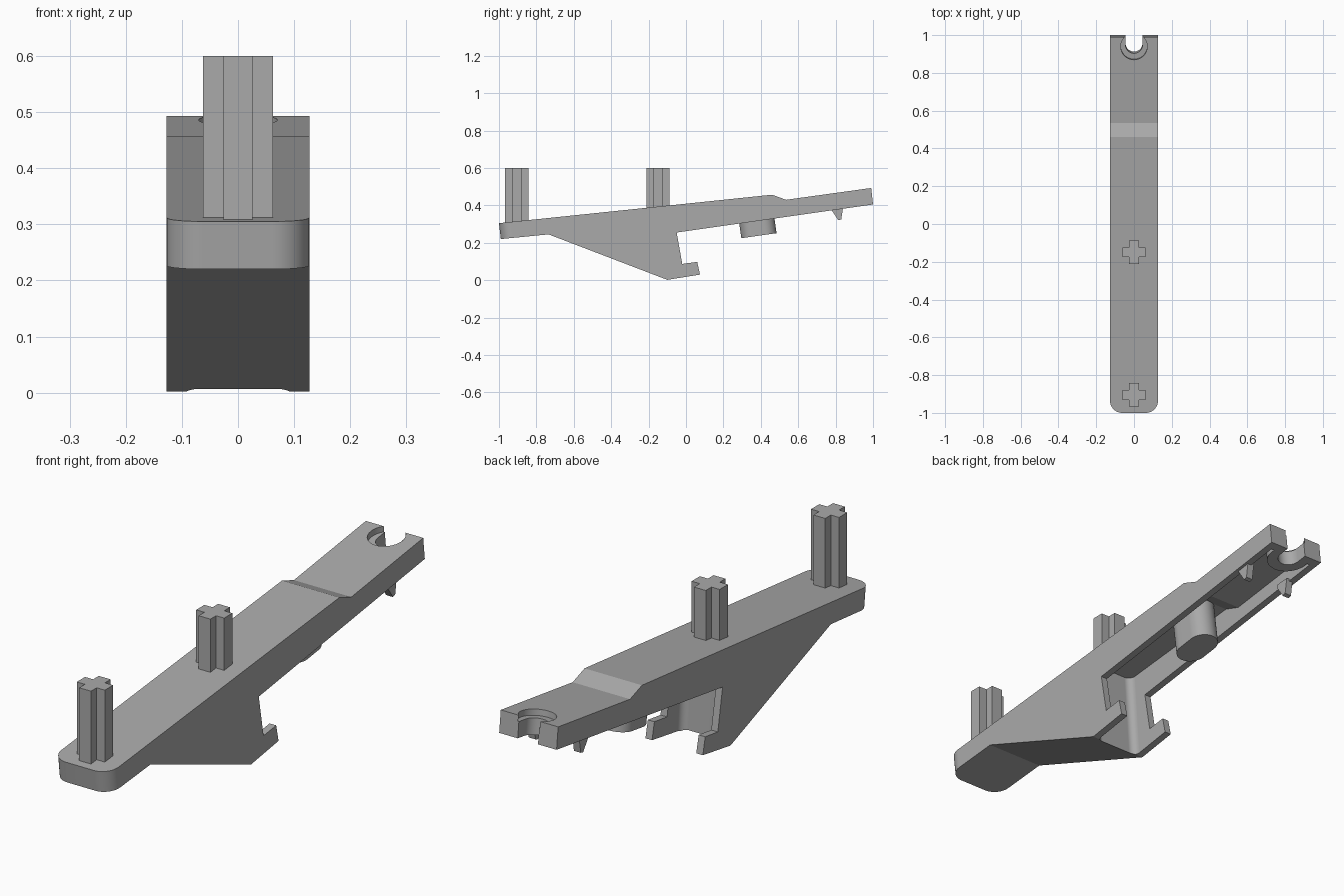
import bpy, bmesh, math
from mathutils import Matrix

if "Cube" in bpy.data.objects:
    bpy.data.objects.remove(bpy.data.objects["Cube"])

grey = bpy.data.materials.new("plain grey")
grey.use_nodes = True
grey.diffuse_color = (0.4, 0.4, 0.4, 1)
grey.node_tree.nodes["Principled BSDF"].inputs["Base Color"].default_value = (0.4, 0.4, 0.4, 1)

TILT = math.radians(8)
HALF = 0.127    # half width of the beam
INNER = 0.098   # half width between the side walls


def finish(name, bm):
    bmesh.ops.recalc_face_normals(bm, faces=bm.faces)
    mesh = bpy.data.meshes.new(name)
    bm.to_mesh(mesh)
    bm.free()
    mesh.materials.append(grey)
    obj = bpy.data.objects.new(name, mesh)
    bpy.context.collection.objects.link(obj)
    return obj


def prism(name, outline, low, high, axis="z", rounded=None, radius=0.0):
    """Extrude an outline along z (x, y pairs) or along x (y, z pairs).
    rounded names the outline side whose two end edges are rounded off."""
    bm = bmesh.new()
    place = (lambda p, d: (d, *p)) if axis == "x" else (lambda p, d: (*p, d))
    rings = [[bm.verts.new(place(p, d)) for p in outline] for d in (low, high)]
    n = len(outline)
    for ring in rings:
        bm.faces.new(ring)
    for i in range(n):
        j = (i + 1) % n
        bm.faces.new((rings[0][i], rings[0][j], rings[1][j], rings[1][i]))
    if rounded is not None:
        edges = [bm.edges.get((r[rounded], r[(rounded + 1) % n])) for r in rings]
        bmesh.ops.bevel(bm, geom=edges, offset=radius, segments=10, profile=0.5, affect="EDGES")
    return finish(name, bm)


def stadium(radius, start, end, square_end=False, steps=20):
    """Rounded slot outline running along y."""
    arc = [math.pi * i / steps for i in range(steps + 1)]
    pts = [(-radius * math.cos(a), start - radius * math.sin(a)) for a in arc]
    if square_end:
        return pts + [(radius, end), (-radius, end)]
    return pts + [(radius * math.cos(a), end + radius * math.sin(a)) for a in arc]


def tilt(obj, y, z):
    obj.data.transform(Matrix.Translation((0, y, z)) @ Matrix.Rotation(TILT, 4, "X"))
    return obj


def combine(target, other, operation="DIFFERENCE"):
    mod = target.modifiers.new("combine", "BOOLEAN")
    mod.operation, mod.solver, mod.object = operation, "EXACT", other
    bpy.context.view_layer.objects.active = target
    bpy.ops.object.modifier_apply(modifier=mod.name)
    bpy.data.objects.remove(other)


# Beam with its wedge and hooked side arms
beam = prism("beam", [(-0.99, 0.22), (-1, 0.305), (0.46, 0.457), (0.535, 0.43), (0.99, 0.493),
                      (1, 0.405), (-0.05, 0.255), (-0.02, 0.087), (0.06, 0.098),
                      (0.075, 0.03), (-0.1, 0.002), (-0.735, 0.245)],
             -HALF, HALF, "x", rounded=0, radius=0.065)

# Channel under the beam, leaving a round boss at the notch
channel = prism("channel_cutter", [(-0.108, -0.05), (-0.14, 0.363), (0.45, 0.425), (0.525, 0.4),
                                   (0.96, 0.46), (0.972, 0.3), (0.3, -0.05)],
                -INNER, INNER, "x", rounded=0, radius=0.03)
combine(channel, tilt(prism("boss", stadium(0.085, 0, 0.001), -0.2, 0.2), 0.945, 0.45))
combine(beam, channel)

# Open notch and its counterbore at the back end
combine(beam, tilt(prism("notch_cutter", stadium(0.045, 0, 0.2, True), -0.2, 0.2), 0.95, 0.45))
combine(beam, tilt(prism("counterbore_cutter", stadium(0.07, 0, 0.001), 0, 0.2), 0.942, 0.462))

# Oval post under the channel
oval = tilt(prism("oval_post", stadium(0.06, -0.035, 0.035), 0, 0.185), 0.39, 0.238)

# Upright cross-shaped pegs
A, B = 0.062, 0.026
corner = [(A, -B), (A, B), (B, B)]
cross = [(x * c - y * s, x * s + y * c)
         for c, s in ((1, 0), (0, 1), (-1, 0), (0, -1)) for x, y in corner]
for label, y, base in (("front_peg", -0.905, 0.28), ("middle_peg", -0.15, 0.375)):
    prism(label, [(px, py + y) for px, py in cross], base, 0.6)

# Small pointed catches on the side walls
for label, side in (("left_catch", 1), ("right_catch", -1)):
    prism(label, [(0.78, 0.385), (0.78, 0.372), (0.815, 0.32), (0.83, 0.325), (0.84, 0.39)],
          *sorted((side * 0.085, side * 0.115)), "x")

# Smooth the rounded surfaces and keep the edges sharp
for obj in (beam, oval):
    bpy.ops.object.select_all(action="DESELECT")
    obj.select_set(True)
    bpy.context.view_layer.objects.active = obj
    bpy.ops.object.shade_smooth_by_angle(angle=math.radians(20))
    normals = obj.modifiers.new("even_normals", "WEIGHTED_NORMAL")
    normals.keep_sharp = True
